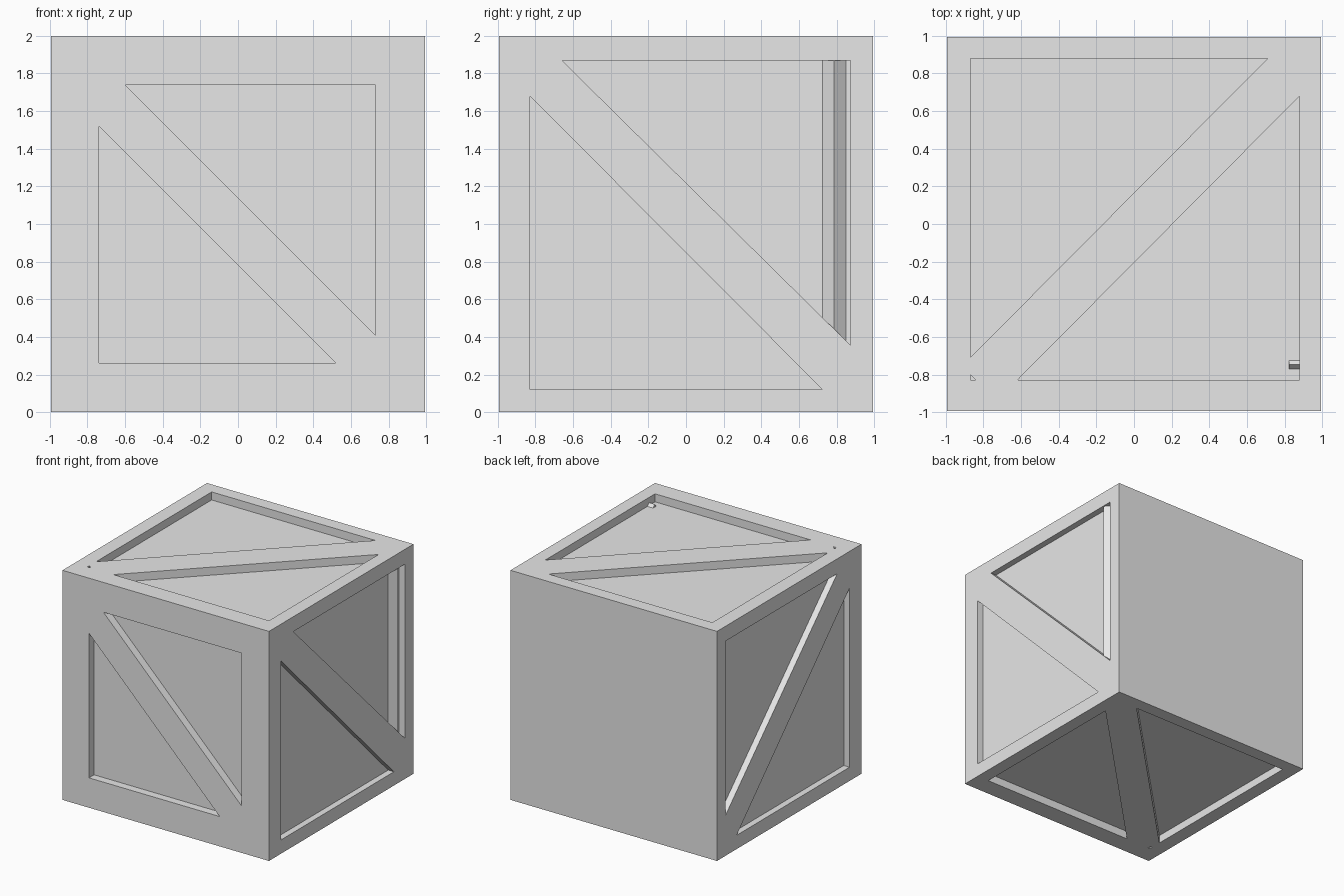
import bpy, bmesh
from mathutils import Vector

default = bpy.data.objects.get("Cube")
if default:
    bpy.data.objects.remove(default, do_unlink=True)

HALF = 0.995      # half width of the crate body
SIDE_DEPTH = 0.055
DEEP = 0.07

grey = bpy.data.materials.new("plain grey")
grey.use_nodes = True
grey.diffuse_color = (0.8, 0.8, 0.8, 1)
grey.node_tree.nodes["Principled BSDF"].inputs["Base Color"].default_value = (0.8, 0.8, 0.8, 1)


def prism(bm, outline, axis, start, end):
    """Extrude a flat outline along one axis; the outline gives the other two."""
    def place(a, b, t):
        p = [a, b]
        p.insert(axis, t)
        return Vector(p)
    base = bm.faces.new([bm.verts.new(place(a, b, start)) for a, b in outline])
    grown = bmesh.ops.extrude_face_region(bm, geom=[base])["geom"]
    shift = place(0, 0, end - start)
    bmesh.ops.translate(bm, vec=shift, verts=[g for g in grown if isinstance(g, bmesh.types.BMVert)])


def make(name, bm):
    bmesh.ops.recalc_face_normals(bm, faces=bm.faces)
    mesh = bpy.data.meshes.new(name)
    bm.to_mesh(mesh)
    bm.free()
    mesh.materials.append(grey)
    obj = bpy.data.objects.new(name, mesh)
    bpy.context.collection.objects.link(obj)
    return obj


# Crate body
bm = bmesh.new()
prism(bm, [(-HALF, -HALF), (HALF, -HALF), (HALF, HALF), (-HALF, HALF)], 2, 0, 2)
body = make("crate_body", bm)

# Triangular recesses either side of each diagonal brace
front = [[(-0.6, 1.74), (0.73, 1.74), (0.73, 0.41)],
         [(-0.74, 1.52), (-0.74, 0.26), (0.52, 0.26)]]
side = [[(-0.66, 1.87), (0.875, 1.87), (0.875, 0.355)],
        [(-0.83, 1.68), (-0.83, 0.12), (0.725, 0.12)]]
top = [[(-0.87, 0.88), (0.71, 0.88), (-0.87, -0.71)],
       [(0.88, 0.68), (0.88, -0.83), (-0.62, -0.83)],
       [(-0.87, -0.80), (-0.84, -0.83), (-0.87, -0.83)]]

bm = bmesh.new()
for tri in front:
    prism(bm, tri, 1, -1.1, -HALF + DEEP)
for tri in side:
    for s in (-1, 1):
        prism(bm, tri, 0, s * 1.1, s * (HALF - SIDE_DEPTH))
for tri in top:
    prism(bm, tri, 2, 2.1, 2 - DEEP)
    prism(bm, tri, 2, -0.1, DEEP)
cutter = make("recess_cutter", bm)
cutter.hide_render = True

cut = body.modifiers.new("recesses", "BOOLEAN")
cut.operation = "DIFFERENCE"
cut.solver = "EXACT"
cut.object = cutter
bpy.context.view_layer.objects.active = body
bpy.ops.object.modifier_apply(modifier=cut.name)
bpy.data.objects.remove(cutter, do_unlink=True)

# Upright ridge inside the upper side recess
bm = bmesh.new()
floor = HALF - SIDE_DEPTH
prism(bm, [(floor - 0.01, 0.725), (floor, 0.725), (0.99, 0.787), (floor, 0.85), (floor - 0.01, 0.85)], 2, 0.34, 1.88)
make("side_ridge", bm)

# Small ridge in the corner of the top recess
bm = bmesh.new()
prism(bm, [(-0.77, 1.92), (-0.77, 1.93), (-0.748, 1.955), (-0.725, 1.93), (-0.725, 1.92)], 0, 0.825, 0.89)
make("top_corner_ridge", bm)
